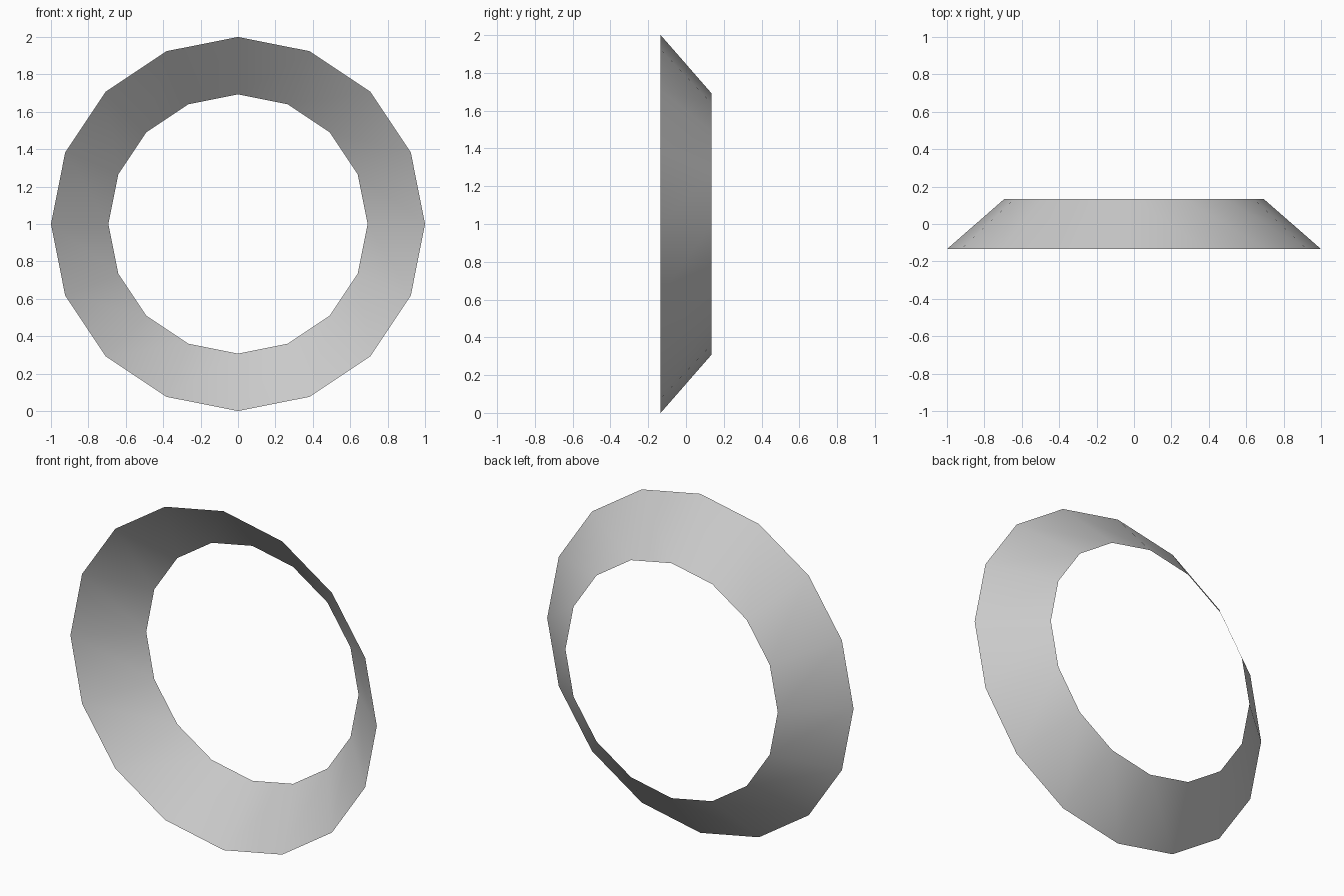
import bpy, bmesh, math
from mathutils import Matrix

if "Cube" in bpy.data.objects:
    bpy.data.objects.remove(bpy.data.objects["Cube"])

# Open conical band: wide rim at the front, narrow rim at the back
bm = bmesh.new()
placement = Matrix.Translation((0, 0, 1)) @ Matrix.Rotation(-math.pi / 2, 4, 'X')
bmesh.ops.create_cone(bm, cap_ends=False, segments=16, radius1=1.0, radius2=0.693,
                      depth=0.268, matrix=placement)
bmesh.ops.recalc_face_normals(bm, faces=bm.faces)
# Normals face away from the ring's axis
for f in bm.faces:
    c = f.calc_center_median()
    if f.normal.x * c.x + f.normal.z * (c.z - 1) < 0:
        f.normal_flip()
    f.smooth = True

mesh = bpy.data.meshes.new("tapered_ring")
bm.to_mesh(mesh)
bm.free()
ring = bpy.data.objects.new("tapered_ring", mesh)
bpy.context.collection.objects.link(ring)
